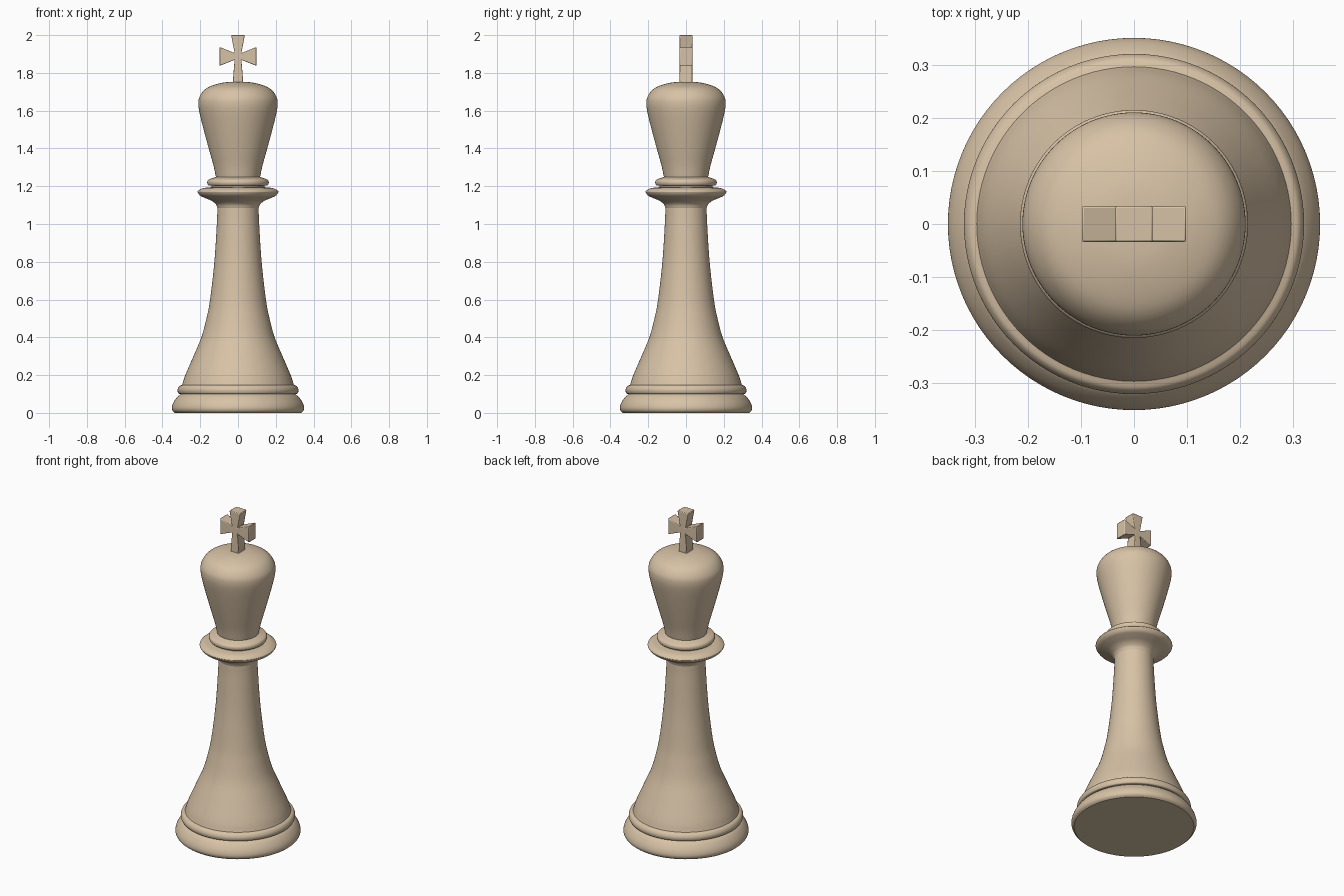
import bpy, bmesh, math
from mathutils import Vector

if "Cube" in bpy.data.objects:
    bpy.data.objects.remove(bpy.data.objects["Cube"])

SIDES = 96


def smooth_path(pts, steps=6):
    """Catmull-Rom curve through (radius, height) points."""
    p = [Vector(q) for q in pts]
    p = [2 * p[0] - p[1]] + p + [2 * p[-1] - p[-2]]
    out = []
    for i in range(1, len(p) - 2):
        a, b, c, d = p[i - 1:i + 3]
        for s in range(steps):
            t = s / steps
            out.append(0.5 * (2 * b + (c - a) * t + (2 * a - 5 * b + 4 * c - d) * t * t
                              + (3 * b - a - 3 * c + d) * t ** 3))
    return out + [p[-2]]


wood = bpy.data.materials.new("pale_wood")
wood.diffuse_color = (0.68, 0.54, 0.38, 1)
wood.use_nodes = True
wood.node_tree.nodes["Principled BSDF"].inputs["Base Color"].default_value = wood.diffuse_color


def finish(name, bm, angle):
    bmesh.ops.recalc_face_normals(bm, faces=bm.faces)
    mesh = bpy.data.meshes.new(name)
    bm.to_mesh(mesh)
    bm.free()
    mesh.materials.append(wood)
    ob = bpy.data.objects.new(name, mesh)
    bpy.context.collection.objects.link(ob)
    bpy.ops.object.select_all(action='DESELECT')
    ob.select_set(True)
    bpy.context.view_layer.objects.active = ob
    bpy.ops.object.shade_smooth_by_angle(angle=math.radians(angle))
    return ob


def lathe(name, *runs):
    """Spin smooth runs, with a crisp edge between them, around z."""
    path = [q for r in runs for q in smooth_path(r)]
    bm = bmesh.new()
    verts = [bm.verts.new((max(q.x, 0), 0, q.y)) for q in path]
    edges = [bm.edges.new(e) for e in zip(verts, verts[1:])]
    bmesh.ops.spin(bm, geom=verts + edges, cent=(0, 0, 0), axis=(0, 0, 1),
                   angle=math.tau, steps=SIDES, use_duplicate=False)
    bmesh.ops.remove_doubles(bm, verts=bm.verts, dist=1e-5)
    bmesh.ops.dissolve_degenerate(bm, edges=bm.edges, dist=1e-6)
    return finish(name, bm, 40)


# Base disc and the bead above it
lathe("base", [(0, 0), (0.335, 0)],
      [(0.335, 0), (0.347, 0.012), (0.35, 0.03), (0.342, 0.055), (0.323, 0.083), (0.302, 0.1)])
lathe("base_bead", [(0.302, 0.1), (0.315, 0.103), (0.32, 0.117), (0.318, 0.13),
                    (0.31, 0.142), (0.296, 0.148)])

# Flared stem, opening into the collar
lathe("stem", [(0.296, 0.148), (0.279, 0.2), (0.236, 0.3), (0.194, 0.4), (0.167, 0.5),
               (0.148, 0.6), (0.125, 0.8), (0.112, 1.0), (0.109, 1.085)])
lathe("collar", [(0.109, 1.085), (0.118, 1.105), (0.14, 1.123), (0.175, 1.138),
                 (0.2, 1.15), (0.214, 1.168), (0.212, 1.176)],
      [(0.212, 1.176), (0.19, 1.188), (0.165, 1.193), (0.14, 1.195)],
      [(0.14, 1.195), (0.14, 1.203)])
lathe("neck_ring", [(0.14, 1.203), (0.157, 1.205), (0.163, 1.219), (0.157, 1.234),
                    (0.135, 1.243), (0.117, 1.249)])

# Head with domed top
lathe("head", [(0.117, 1.249), (0.13, 1.31), (0.155, 1.4), (0.182, 1.5), (0.204, 1.59),
               (0.21, 1.64), (0.203, 1.675), (0.178, 1.71), (0.14, 1.732),
               (0.075, 1.749), (0, 1.754)])

# Cross with splayed arms: right half outline, mirrored
half = [(0.036, 2.0), (0.018, 1.905), (0.098, 1.937), (0.098, 1.837), (0.018, 1.869), (0.029, 1.735)]
outline = half + [(-x, z) for x, z in reversed(half)]
bm = bmesh.new()
face = bm.faces.new([bm.verts.new((x, -0.034, z)) for x, z in outline])
new = bmesh.ops.extrude_face_region(bm, geom=[face])["geom"]
bmesh.ops.translate(bm, vec=(0, 0.068, 0), verts=[v for v in new if isinstance(v, bmesh.types.BMVert)])
cross = finish("cross", bm, 30)
bevel = cross.modifiers.new("soft_edges", 'BEVEL')
bevel.width = 0.004
bevel.segments = 2
